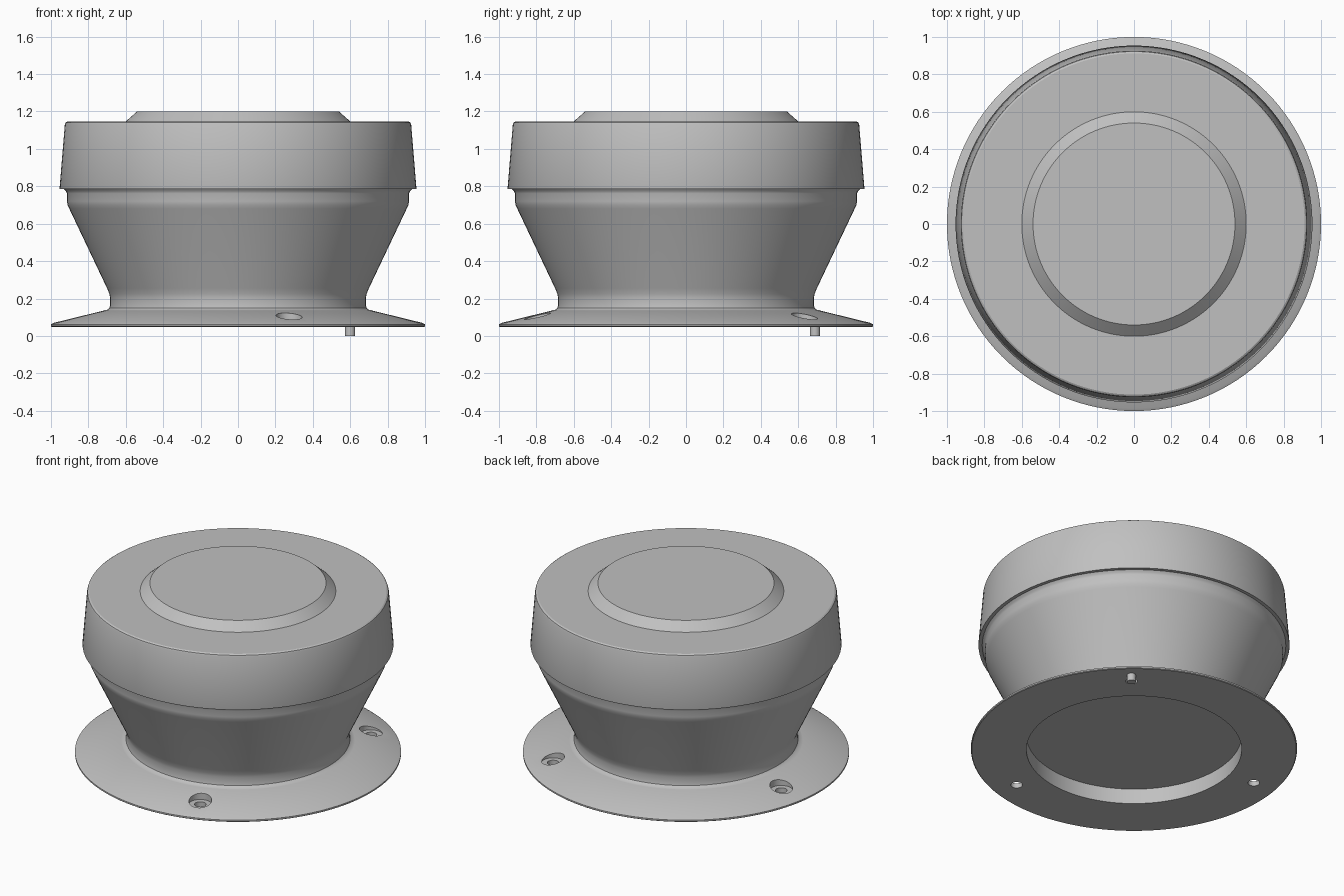
import bpy
import math

SEGMENTS = 128

default = bpy.data.objects.get("Cube")
if default:
    bpy.data.objects.remove(default, do_unlink=True)

grey = bpy.data.materials.new("light grey")
grey.use_nodes = True
colour = (0.53, 0.53, 0.53, 1)
grey.diffuse_color = colour
grey.node_tree.nodes["Principled BSDF"].inputs["Base Color"].default_value = colour


def lathe(name, profile):
    """Revolve a closed (radius, height) profile around z."""
    n = len(profile)
    verts, faces = [], []
    for s in range(SEGMENTS):
        a = math.tau * s / SEGMENTS
        verts += [(r * math.cos(a), r * math.sin(a), z) for r, z in profile]
    # A solid profile starts and ends on flat caps; a ring closes on itself
    ring = profile[0] == profile[-1]
    for s in range(SEGMENTS):
        t = (s + 1) % SEGMENTS
        for i in range(n - 1):
            j = (i + 1) % (n - 1) if ring else i + 1
            faces.append((s * n + i, t * n + i, t * n + j, s * n + j))
    if not ring:
        faces.append([s * n for s in reversed(range(SEGMENTS))])
        faces.append([s * n + n - 1 for s in range(SEGMENTS)])
    mesh = bpy.data.meshes.new(name)
    mesh.from_pydata(verts, [], faces)
    if ring:
        import bmesh
        bm = bmesh.new()
        bm.from_mesh(mesh)
        bmesh.ops.delete(bm, geom=[v for v in bm.verts if not v.link_faces], context='VERTS')
        bmesh.ops.recalc_face_normals(bm, faces=bm.faces)
        bm.to_mesh(mesh)
        bm.free()
    mesh.materials.append(grey)
    obj = bpy.data.objects.new(name, mesh)
    bpy.context.collection.objects.link(obj)
    return obj


def cylinder(name, radius, bottom, top, distance, angle):
    bpy.ops.mesh.primitive_cylinder_add(
        vertices=32, radius=radius, depth=top - bottom,
        location=(distance * math.cos(angle), distance * math.sin(angle), (bottom + top) / 2))
    obj = bpy.context.object
    obj.name = name
    obj.data.materials.append(grey)
    return obj


def select(obj):
    bpy.ops.object.select_all(action='DESELECT')
    obj.select_set(True)
    bpy.context.view_layer.objects.active = obj


def cut(target, cutter):
    mod = target.modifiers.new("cut", 'BOOLEAN')
    mod.operation = 'DIFFERENCE'
    mod.solver = 'EXACT'
    mod.object = cutter
    select(target)
    bpy.ops.object.modifier_apply(modifier=mod.name)
    bpy.data.objects.remove(cutter, do_unlink=True)


# Sloping mounting flange, open in the middle
flange = lathe("mounting_flange", [
    (0.66, 0.048), (0.995, 0.048), (1.0, 0.052), (1.0, 0.062), (0.985, 0.07),
    (0.72, 0.135), (0.66, 0.139), (0.66, 0.048)])

# Three counterbored screw holes
FIRST = math.radians(49)
for k in range(3):
    angle = FIRST + k * math.tau / 3
    cut(flange, cylinder("counterbore", 0.07, 0.08, 0.3, 0.84, angle))
    cut(flange, cylinder("screw_hole", 0.036, -0.1, 0.3, 0.84, angle))

# Flared body; its underside is the ceiling of the recess
body = lathe("flared_body", [
    (0.65, 0.15), (0.65, 0.137), (0.715, 0.137), (0.697, 0.141), (0.687, 0.15),
    (0.684, 0.165), (0.684, 0.205), (0.688, 0.225), (0.70, 0.255),
    (0.902, 0.68), (0.911, 0.70), (0.915, 0.72), (0.915, 0.762),
    (0.92, 0.775), (0.935, 0.79)])
# Keep the foot clear of the recess wall
for v in body.data.vertices:
    radius = math.hypot(v.co.x, v.co.y)
    if radius < 0.655:
        v.co.x *= 0.66 / radius
        v.co.y *= 0.66 / radius

# Tapered cap with a softened upper edge, and the raised disc
cap = lathe("tapered_cap", [
    (0.93, 0.786), (0.953, 0.786), (0.954, 0.79), (0.926, 1.13),
    (0.922, 1.141), (0.912, 1.147)])
disc = lathe("raised_disc", [(0.60, 1.145), (0.60, 1.147), (0.54, 1.20)])

# Locating pin under the flange
pin = cylinder("locating_pin", 0.027, 0, 0.05, 0.914, FIRST)

for obj in (flange, body, cap, disc, pin):
    select(obj)
    bpy.ops.object.shade_smooth_by_angle(angle=math.radians(30))
